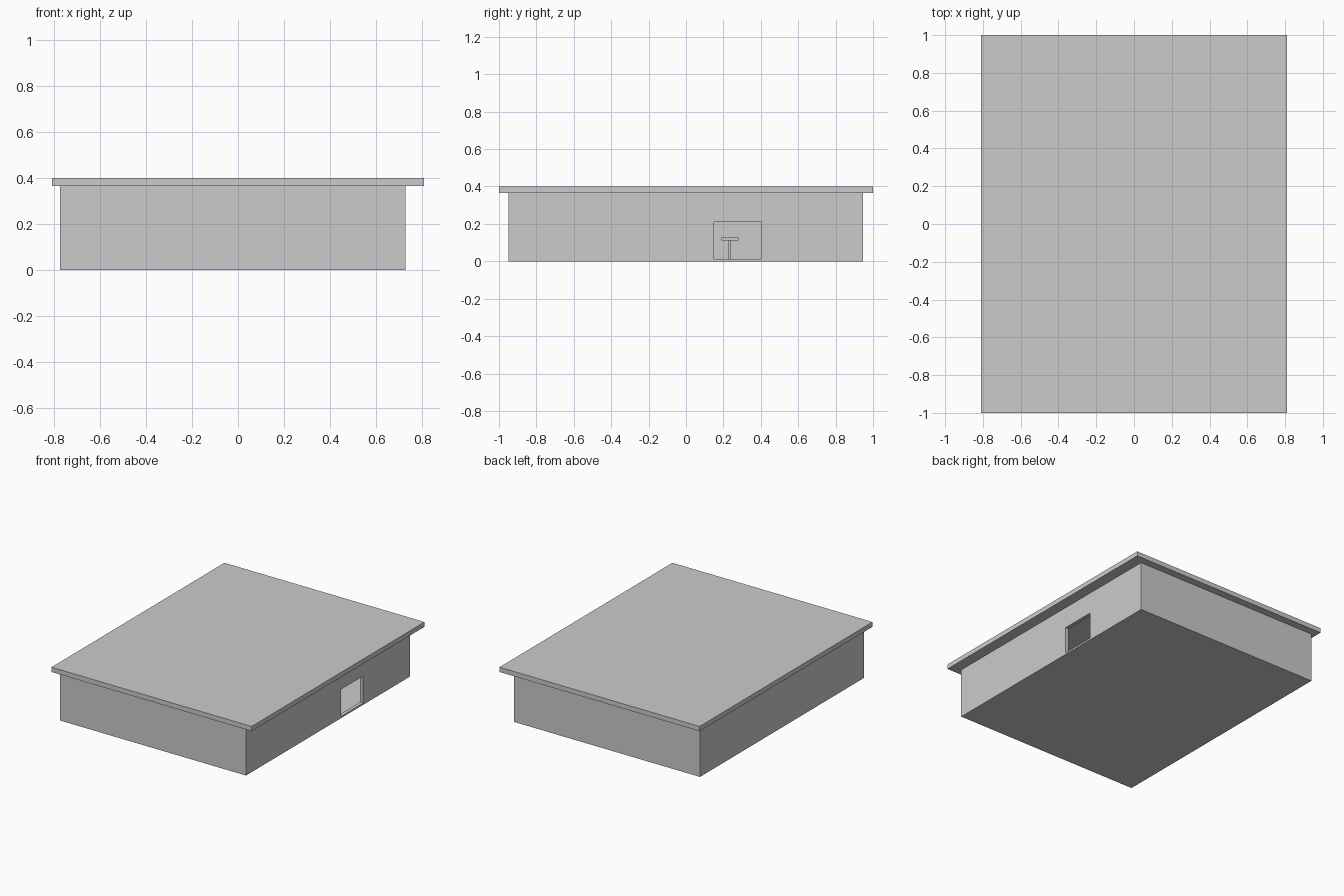
import bpy

if "Cube" in bpy.data.objects:
    bpy.data.objects.remove(bpy.data.objects["Cube"])


def box(name, x, y, z):
    """Axis-aligned box given as (min, max) ranges."""
    bpy.ops.mesh.primitive_cube_add(size=1)
    ob = bpy.context.object
    ob.name = name
    ob.location = [(r[0] + r[1]) / 2 for r in (x, y, z)]
    ob.scale = [r[1] - r[0] for r in (x, y, z)]
    bpy.ops.object.transform_apply(location=True, rotation=False, scale=True)
    return ob


def cut(target, cutter):
    cutter.hide_render = True
    cutter.hide_viewport = True
    mod = target.modifiers.new("cut", "BOOLEAN")
    mod.operation = "DIFFERENCE"
    mod.solver = "EXACT"
    mod.object = cutter


X0, X1, Y0, Y1 = -0.775, 0.73, -0.95, 0.945
T = 0.025        # wall thickness
FLOOR = 0.005
EAVES = 0.365

# Floor and overhanging flat roof
box("floor", (X0, X1), (Y0, Y1), (0, FLOOR))
box("roof", (-0.81, 0.81), (-1, 1), (EAVES, 0.40))

# Hollow walls with one opening on the right side
walls = box("walls", (X0, X1), (Y0, Y1), (FLOOR, EAVES))
cut(walls, box("room_cutter", (X0 + T, X1 - T), (Y0 + T, Y1 - T), (-0.1, 0.5)))
cut(walls, box("opening_cutter", (X1 - 2 * T, X1 + T), (0.15, 0.405), (0.013, 0.21)))

# Small pedestal table inside
box("table_top", (-0.045, 0.045), (0.19, 0.28), (0.112, 0.126))
box("table_post", (-0.008, 0.008), (0.225, 0.241), (FLOOR, 0.112))
